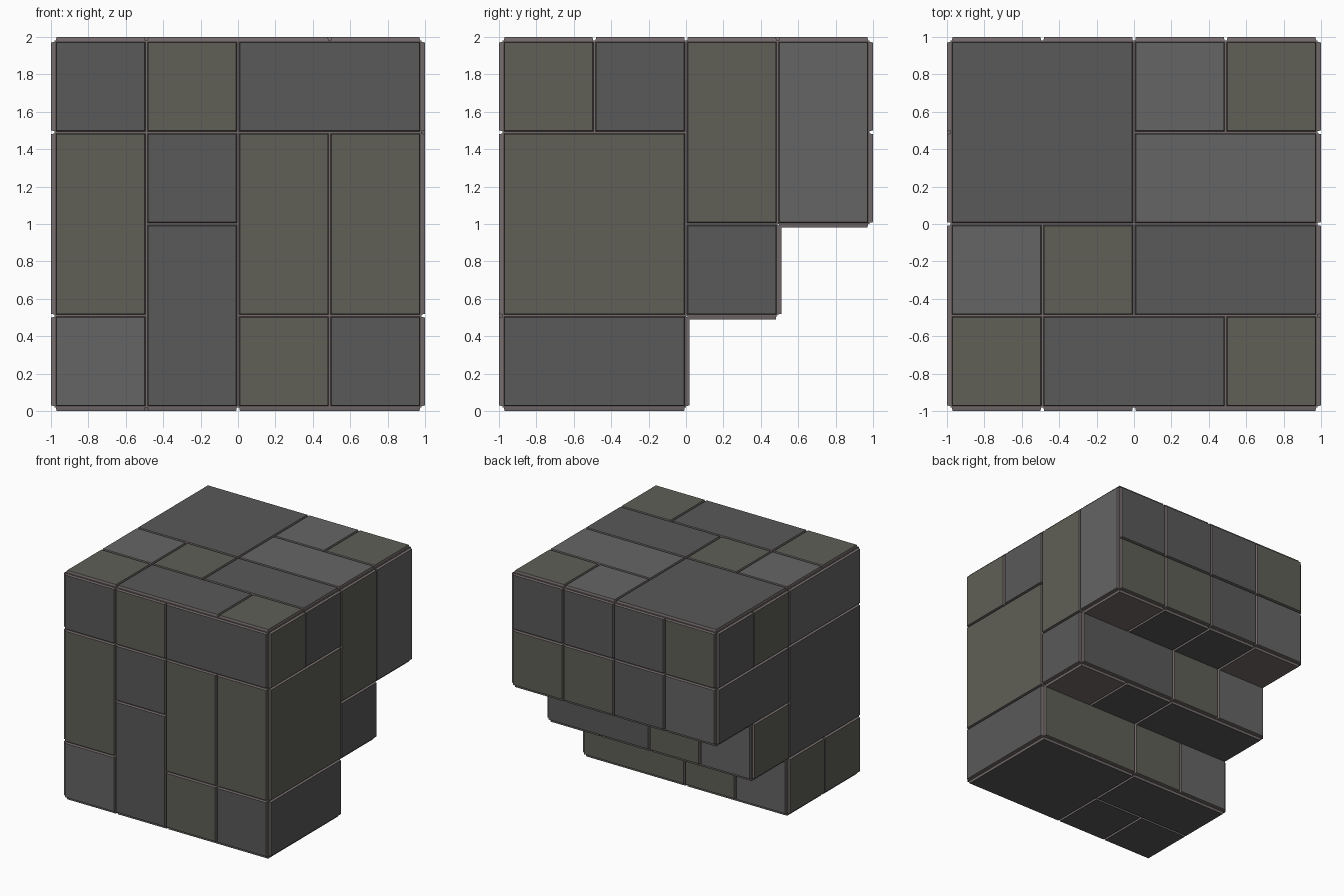
import bpy, bmesh
from mathutils import Vector

if "Cube" in bpy.data.objects:
    bpy.data.objects.remove(bpy.data.objects["Cube"])

U = 0.49                 # grid cell
LO = Vector((-2 * U, -2 * U, 1 - 2 * U))
THICK = 0.02             # panel thickness


def material(name, rgb):
    m = bpy.data.materials.new(name)
    m.diffuse_color = (*rgb, 1)
    m.use_nodes = True
    m.node_tree.nodes["Principled BSDF"].inputs["Base Color"].default_value = m.diffuse_color
    return m


MATS = [material("dark_stone", (0.10, 0.10, 0.10)),
        material("olive_stone", (0.115, 0.115, 0.095)),
        material("light_stone", (0.13, 0.13, 0.13)),
        material("joint", (0.18, 0.15, 0.15))]
KEY = {"d": 0, "o": 1, "l": 2, "j": 3}


def finish(bm, name):
    bmesh.ops.recalc_face_normals(bm, faces=bm.faces)
    me = bpy.data.meshes.new(name)
    bm.to_mesh(me)
    bm.free()
    for m in MATS:
        me.materials.append(m)
    ob = bpy.data.objects.new(name, me)
    bpy.context.collection.objects.link(ob)
    return ob


def panels(name, axis, sign, plane, tiles):
    """Slabs on a grid plane; tile = (colour, u, v, width, height) in cells."""
    ua, va = [a for a in range(3) if a != axis]
    bm = bmesh.new()
    for col, u, v, w, h in tiles:
        rings = []
        for inset, out in ((0.005, -0.004), (0.01, THICK)):
            ring = []
            for cu, cv in ((0, 0), (1, 0), (1, 1), (0, 1)):
                p = Vector((0, 0, 0))
                p[axis] = LO[axis] + plane * U + sign * out
                p[ua] = LO[ua] + (u + cu * w) * U + inset * (1 - 2 * cu)
                p[va] = LO[va] + (v + cv * h) * U + inset * (1 - 2 * cv)
                ring.append(bm.verts.new(p))
            rings.append(ring)
        a, b = rings
        bm.faces.new(a).material_index = 3
        bm.faces.new(b).material_index = KEY[col]
        for i in range(4):
            j = (i + 1) % 4
            bm.faces.new((a[i], a[j], b[j], b[i])).material_index = 3
    return finish(bm, name)


# stepped core, side profile (y, z) in cells, extruded along x
bm = bmesh.new()
profile = [(0, 0), (2, 0), (2, 1), (3, 1), (3, 2), (4, 2), (4, 4), (0, 4)]
face = bm.faces.new([bm.verts.new((LO.x, LO.y + y * U, LO.z + z * U)) for y, z in profile])
ext = bmesh.ops.extrude_face_region(bm, geom=[face], use_keep_orig=True)
bmesh.ops.translate(bm, vec=(4 * U, 0, 0),
                    verts=[g for g in ext["geom"] if isinstance(g, bmesh.types.BMVert)])
for f in bm.faces:
    f.material_index = 3
finish(bm, "stepped_core")

# front, sides and top
panels("front_panels", 1, -1, 0, [
    ("d", 0, 3, 1, 1), ("o", 1, 3, 1, 1), ("d", 2, 3, 2, 1),
    ("o", 0, 1, 1, 2), ("d", 1, 2, 1, 1), ("d", 1, 0, 1, 2),
    ("o", 2, 1, 1, 2), ("o", 3, 1, 1, 2),
    ("l", 0, 0, 1, 1), ("o", 2, 0, 1, 1), ("d", 3, 0, 1, 1)])
panels("right_panels", 0, 1, 4, [
    ("o", 0, 3, 1, 1), ("d", 1, 3, 1, 1), ("o", 2, 2, 1, 2), ("l", 3, 2, 1, 2),
    ("o", 0, 1, 2, 2), ("d", 2, 1, 1, 1), ("d", 0, 0, 2, 1)])
panels("left_panels", 0, -1, 0, [
    ("d", 3, 3, 1, 1), ("o", 2, 3, 1, 1), ("l", 0, 3, 2, 1), ("d", 2, 2, 2, 1),
    ("d", 0, 1, 2, 2), ("o", 2, 1, 1, 1), ("o", 0, 0, 1, 1), ("o", 1, 0, 1, 1)])
panels("top_panels", 2, 1, 4, [
    ("d", 0, 2, 2, 2), ("l", 2, 3, 1, 1), ("o", 3, 3, 1, 1), ("l", 2, 2, 2, 1),
    ("d", 2, 1, 2, 1), ("l", 0, 1, 1, 1), ("o", 1, 1, 1, 1),
    ("o", 0, 0, 1, 1), ("d", 1, 0, 2, 1), ("o", 3, 0, 1, 1)])

# three risers of the stepped back
panels("back_upper_panels", 1, 1, 4, [
    ("o", 0, 3, 1, 1), ("d", 1, 3, 1, 1), ("d", 2, 3, 1, 1), ("d", 3, 3, 1, 1),
    ("l", 0, 2, 1, 1), ("d", 1, 2, 1, 1), ("o", 2, 2, 1, 1), ("o", 3, 2, 1, 1)])
panels("back_middle_panels", 1, 1, 3, [
    ("l", 0, 1, 1, 1), ("o", 1, 1, 1, 1), ("d", 2, 1, 2, 1)])
panels("back_lower_panels", 1, 1, 2, [
    ("l", 0, 0, 1, 1), ("o", 1, 0, 1, 1), ("o", 2, 0, 2, 1)])

# undersides of the steps
panels("upper_underside_panels", 2, -1, 2, [
    ("j", 0, 3, 1, 1), ("d", 1, 3, 1, 1), ("d", 2, 3, 1, 1), ("j", 3, 3, 1, 1)])
panels("middle_underside_panels", 2, -1, 1, [
    ("d", 0, 2, 2, 1), ("d", 2, 2, 1, 1), ("j", 3, 2, 1, 1)])
panels("bottom_panels", 2, -1, 0, [
    ("d", 2, 0, 2, 2), ("d", 0, 1, 2, 1), ("d", 0, 0, 1, 1), ("d", 1, 0, 1, 1)])
